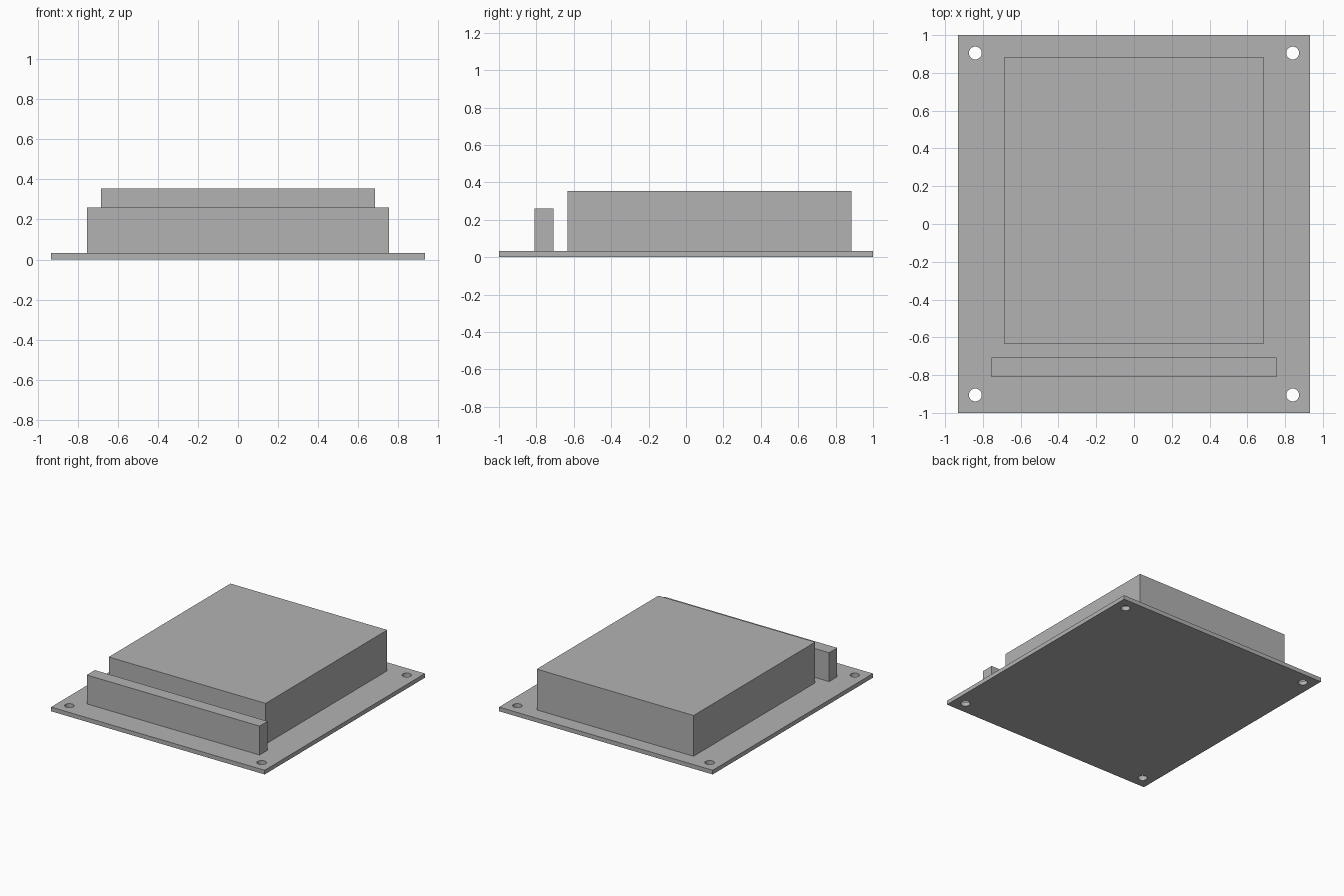
import bpy

default_cube = bpy.data.objects.get("Cube")
if default_cube:
    bpy.data.objects.remove(default_cube, do_unlink=True)

GREY = (0.448, 0.448, 0.448, 1)
grey = bpy.data.materials.new("plain grey")
grey.use_nodes = True
grey.diffuse_color = GREY
grey.node_tree.nodes["Principled BSDF"].inputs["Base Color"].default_value = GREY

BOARD_TOP = 0.033


def block(name, x, y, z):
    """Box spanning the given (low, high) ranges."""
    spans = (x, y, z)
    bpy.ops.mesh.primitive_cube_add(size=1, location=[(a + b) / 2 for a, b in spans])
    obj = bpy.context.object
    obj.name = name
    obj.scale = [b - a for a, b in spans]
    bpy.ops.object.transform_apply(location=False, rotation=False, scale=True)
    obj.data.materials.append(grey)
    return obj


# Base board, display body and pin header
board = block("circuit_board", (-0.933, 0.933), (-1, 1), (0, BOARD_TOP))
block("display_module", (-0.685, 0.685), (-0.634, 0.884), (BOARD_TOP, 0.355))
block("pin_header", (-0.755, 0.755), (-0.809, -0.708), (BOARD_TOP, 0.261))

# Mounting holes through the corners of the board
for sx in (-1, 1):
    for sy in (-1, 1):
        bpy.ops.mesh.primitive_cylinder_add(
            vertices=32, radius=0.034, depth=0.2, location=(sx * 0.84, sy * 0.905, 0))
        cutter = bpy.context.object
        cutter.name = "hole_cutter"
        cutter.hide_render = True
        cutter.data.materials.append(grey)
        cut = board.modifiers.new("mounting_hole", "BOOLEAN")
        cut.operation = "DIFFERENCE"
        cut.solver = "EXACT"
        cut.object = cutter
        bpy.context.view_layer.objects.active = board
        bpy.ops.object.modifier_apply(modifier=cut.name)
        bpy.data.objects.remove(cutter, do_unlink=True)

# Round hole walls, crisp board edges
bpy.ops.object.select_all(action="DESELECT")
board.select_set(True)
bpy.context.view_layer.objects.active = board
bpy.ops.object.shade_smooth_by_angle()
